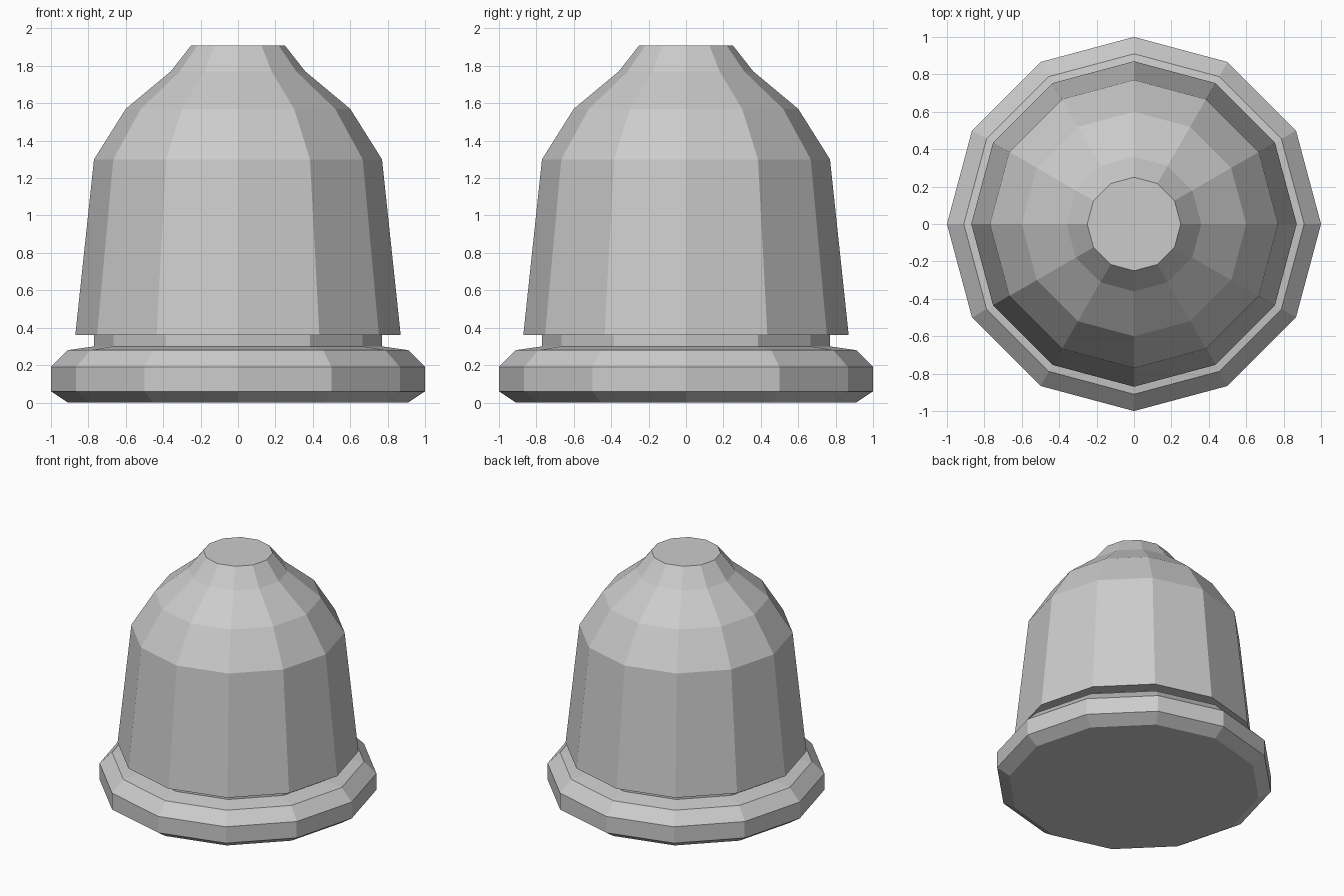
import bpy
import bmesh
from math import cos, sin, tau

SIDES = 12

default_cube = bpy.data.objects.get("Cube")
if default_cube:
    bpy.data.objects.remove(default_cube, do_unlink=True)

# One plain grey for the whole model
grey = bpy.data.materials.new("light_grey")
grey.use_nodes = True
colour = (0.6, 0.6, 0.6, 1)
grey.diffuse_color = colour
grey.node_tree.nodes["Principled BSDF"].inputs["Base Color"].default_value = colour


def lathe(name, profile):
    """Turn a (radius, height) profile, bottom to top, into a capped faceted solid."""
    bm = bmesh.new()
    rings = [[bm.verts.new((r * cos(tau * i / SIDES), r * sin(tau * i / SIDES), z))
              for i in range(SIDES)] for r, z in profile]
    for low, high in zip(rings, rings[1:]):
        for i in range(SIDES):
            j = (i + 1) % SIDES
            bm.faces.new((low[i], low[j], high[j], high[i]))
    bm.faces.new(rings[0][::-1])
    bm.faces.new(rings[-1])
    mesh = bpy.data.meshes.new(name)
    bm.to_mesh(mesh)
    bm.free()
    mesh.materials.append(grey)
    obj = bpy.data.objects.new(name, mesh)
    bpy.context.collection.objects.link(obj)
    return obj


# Bevelled foot with a sloping top
lathe("base", [(0.91, 0), (1, 0.06), (1, 0.19), (0.91, 0.28), (0.77, 0.30)])

# Recessed collar and the domed body overhanging it, with a flat top
lathe("body", [(0.77, 0.30), (0.77, 0.36), (0.87, 0.36), (0.77, 1.30),
               (0.60, 1.57), (0.36, 1.77), (0.25, 1.91)])
